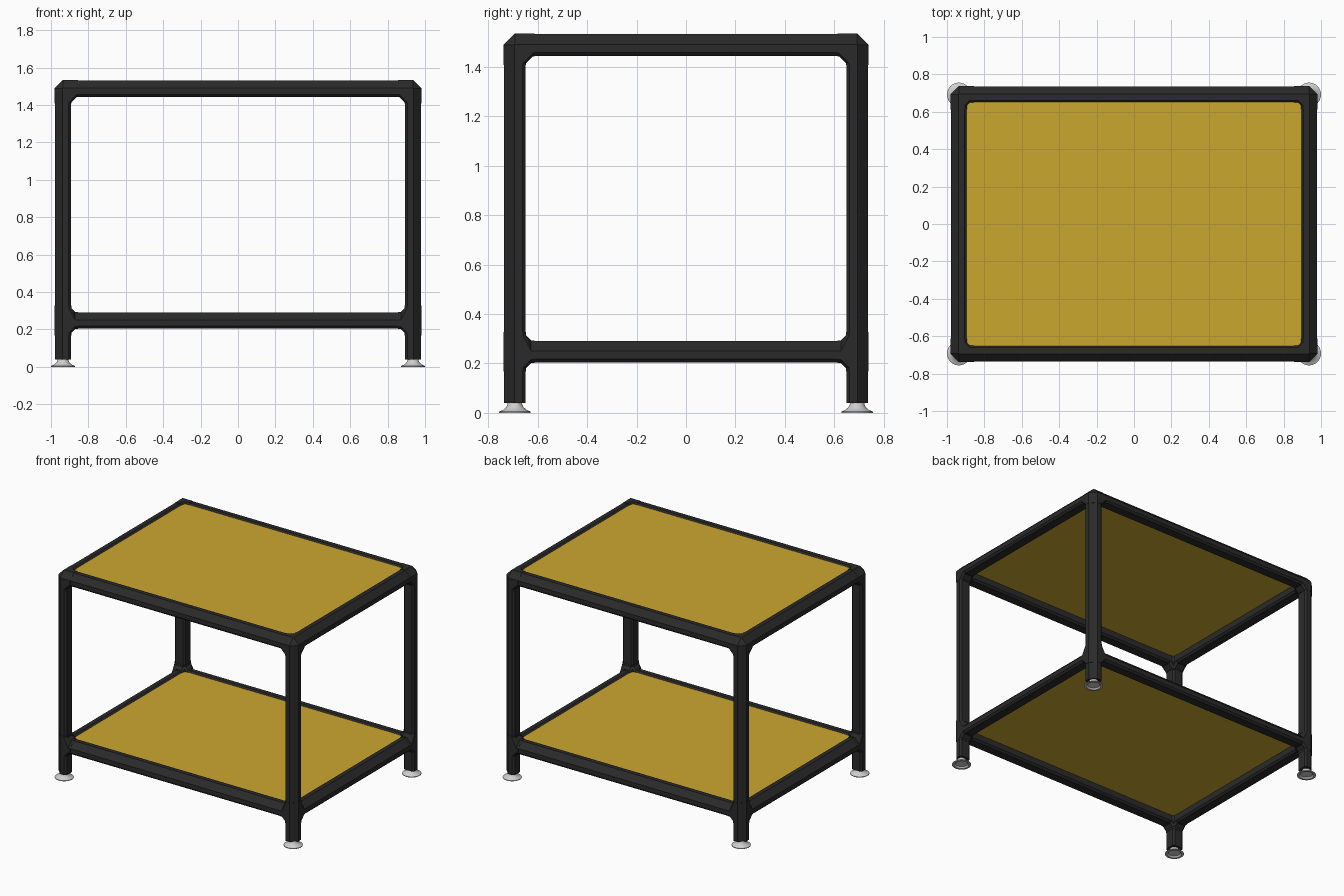
import bpy
import bmesh
import math
from mathutils import Vector

cube = bpy.data.objects.get("Cube")
if cube:
    bpy.data.objects.remove(cube, do_unlink=True)

# Main dimensions: leg centre lines, rail heights, tube and fitting radii
CX, CY = 0.936, 0.692
LOW, TOP = 0.248, 1.488
TUBE, SLEEVE = 0.0437, 0.0457
LEG_BASE = 0.04


def material(name, color, rough):
    mat = bpy.data.materials.new(name)
    mat.use_nodes = True
    mat.diffuse_color = (*color, 1)
    bsdf = mat.node_tree.nodes["Principled BSDF"]
    bsdf.inputs["Base Color"].default_value = (*color, 1)
    bsdf.inputs["Roughness"].default_value = rough
    return mat


BLACK = material("black_tube", (0.023, 0.023, 0.023), 0.6)
YELLOW = material("yellow_panel", (0.6, 0.39, 0.028), 0.6)
GREY = material("light_grey_foot", (0.62, 0.62, 0.62), 0.5)

# Tube section: wide chamfer on the outward corner, small ones elsewhere
SECTION = [(1, 0.05), (0.05, 1), (-0.7, 1), (-1, 0.7),
           (-1, -0.7), (-0.7, -1), (0.7, -1), (1, -0.7)]


def ring(axis, offset, r):
    """Tube section across an axis, relative to a corner centre."""
    points = []
    for a, b in SECTION:
        p = [a * r, b * r]
        p.insert(axis, offset)
        points.append(Vector(p))
    return points


def hull(bm, points, sx, sy, z):
    """Add a convex piece, mirrored into the corner sx, sy at height z."""
    verts = [bm.verts.new((sx * (CX + p.x), sy * (CY + p.y), z + p.z)) for p in points]
    bmesh.ops.convex_hull(bm, input=verts)
    loose = [v for v in verts if v.is_valid and not v.link_faces]
    bmesh.ops.delete(bm, geom=loose, context='VERTS')


def finish(bm, name, mat):
    bmesh.ops.dissolve_limit(bm, angle_limit=math.radians(1), verts=bm.verts, edges=bm.edges)
    bmesh.ops.recalc_face_normals(bm, faces=bm.faces)
    mesh = bpy.data.meshes.new(name)
    bm.to_mesh(mesh)
    bm.free()
    mesh.materials.append(mat)
    obj = bpy.data.objects.new(name, mesh)
    bpy.context.collection.objects.link(obj)
    return obj


def tube(name, axis, start, end, sx, sy, z):
    bm = bmesh.new()
    hull(bm, ring(axis, start, TUBE) + ring(axis, end, TUBE), sx, sy, z)
    finish(bm, name, BLACK)


def fitting(name, sx, sy, z, up):
    """Joint sleeve with two rail arms, a leg sleeve and filled inner corners."""
    bm = bmesh.new()
    x0, y0, z0 = (ring(axis, 0, SLEEVE) for axis in range(3))
    arm = 0.08
    hull(bm, x0 + ring(0, -arm, SLEEVE), sx, sy, z)
    hull(bm, y0 + ring(1, -arm, SLEEVE), sx, sy, z)
    hull(bm, ring(2, up, SLEEVE) + ring(2, -arm, SLEEVE), sx, sy, z)
    if not up:
        hull(bm, x0 + y0 + z0, sx, sy, z)
    # gussets between each pair of arms
    level = SLEEVE + 0.012
    hull(bm, x0 + y0 + ring(0, -level, SLEEVE) + ring(1, -level, SLEEVE), sx, sy, z)
    reach = SLEEVE + (0.02 if up else 0.028)
    for axis, base in ((0, x0), (1, y0)):
        side = ring(axis, -reach, SLEEVE)
        hull(bm, base + z0 + side + ring(2, -reach, SLEEVE), sx, sy, z)
        if up:
            hull(bm, base + z0 + side + ring(2, reach, SLEEVE), sx, sy, z)
    finish(bm, name, BLACK)


def foot(name, x, y):
    """Turned bell foot with a shallow recess underneath."""
    profile = [(0, 0.01), (0.04, 0.01), (0.05, 0), (0.064, 0), (0.064, 0.005),
               (0.048, 0.012), (0.036, 0.022), (0.03, 0.033), (0.028, 0.045), (0, 0.045)]
    bm = bmesh.new()
    verts = [bm.verts.new((x + r, y, z)) for r, z in profile]
    edges = [bm.edges.new(pair) for pair in zip(verts, verts[1:])]
    bmesh.ops.spin(bm, geom=verts + edges, cent=(x, y, 0), axis=(0, 0, 1),
                   angle=math.tau, steps=32, use_duplicate=False)
    bmesh.ops.remove_doubles(bm, verts=bm.verts, dist=0.0001)
    obj = finish(bm, name, GREY)
    bpy.ops.object.select_all(action='DESELECT')
    obj.select_set(True)
    bpy.context.view_layer.objects.active = obj
    bpy.ops.object.shade_smooth_by_angle(angle=math.radians(35))


def panel(name, z):
    bm = bmesh.new()
    bmesh.ops.create_cube(bm, size=1)
    bmesh.ops.scale(bm, vec=(2 * (CX - 0.028), 2 * (CY - 0.028), 0.022), verts=bm.verts)
    bmesh.ops.translate(bm, vec=(0, 0, z + 0.023), verts=bm.verts)
    finish(bm, name, YELLOW)


# Legs, feet and corner fittings
for sx, x_name in ((1, "left"), (-1, "right")):
    for sy, y_name in ((-1, "front"), (1, "back")):
        corner = f"{y_name}_{x_name}"
        tube(f"{corner}_leg", 2, LEG_BASE, TOP, sx, sy, 0)
        foot(f"{corner}_foot", sx * CX, sy * CY)
        fitting(f"{corner}_upper_elbow", sx, sy, TOP, 0)
        fitting(f"{corner}_lower_tee", sx, sy, LOW, 0.08)

# Rails and shelf panels on both levels
for level, z in (("lower", LOW), ("upper", TOP)):
    for sy, side in ((-1, "front"), (1, "back")):
        tube(f"{level}_{side}_rail", 0, 0, -2 * CX, 1, sy, z)
    for sx, side in ((1, "left"), (-1, "right")):
        tube(f"{level}_{side}_rail", 1, 0, -2 * CY, sx, 1, z)
    panel(f"{level}_shelf_panel", z)
